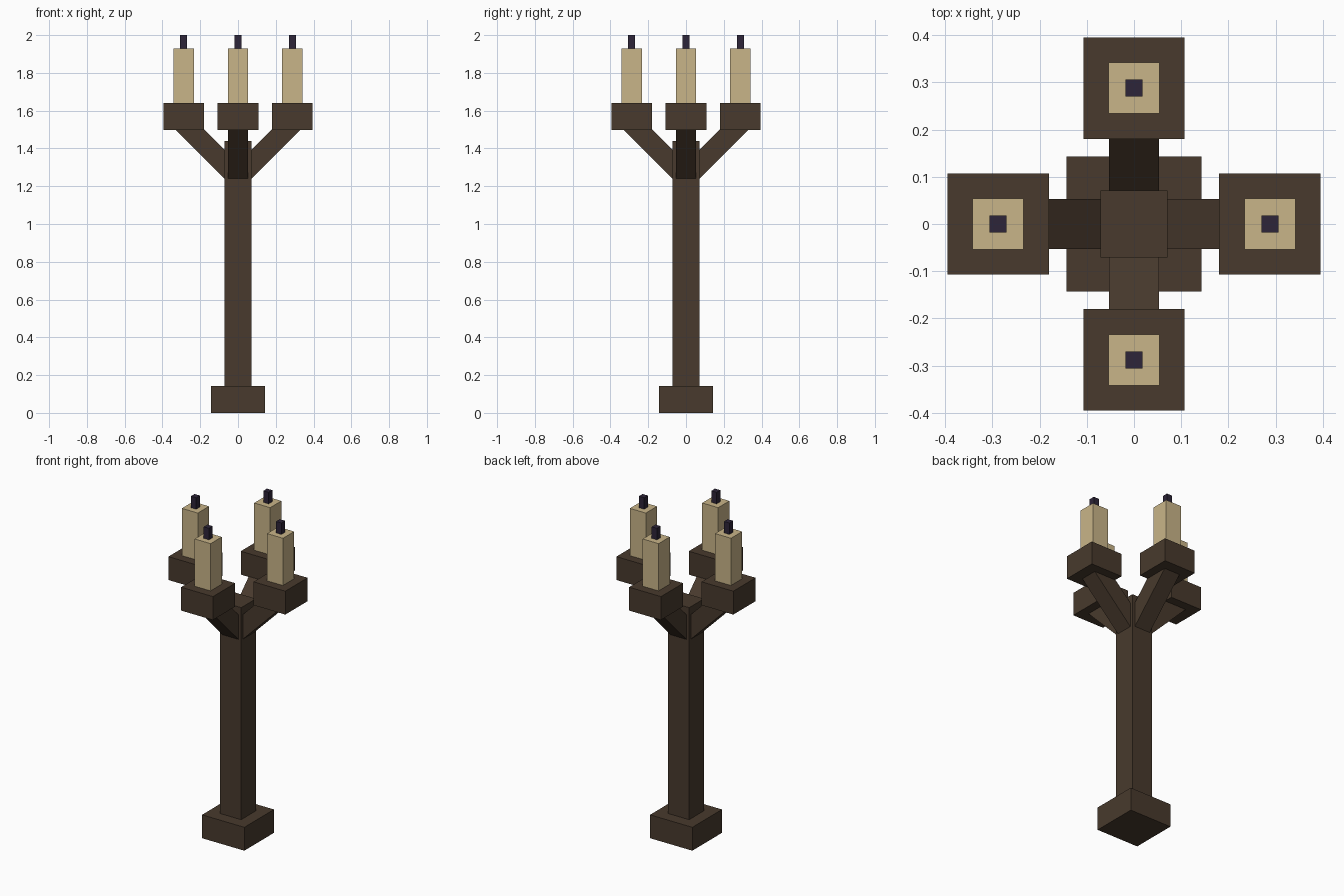
import bpy
from math import radians
from mathutils import Matrix, Vector

default = bpy.data.objects.get("Cube")
if default:
    bpy.data.objects.remove(default, do_unlink=True)


def material(name, rgb):
    mat = bpy.data.materials.new(name)
    mat.use_nodes = True
    mat.diffuse_color = (*rgb, 1)
    mat.node_tree.nodes["Principled BSDF"].inputs["Base Color"].default_value = (*rgb, 1)
    return mat


wood = material("dark brown wood", (0.065, 0.042, 0.026))
wax = material("cream wax", (0.584, 0.462, 0.25))
char = material("dark purple wick", (0.026, 0.018, 0.04))


def block(name, mat, size, centre, turn=Matrix()):
    """Box of the given size, moved to its centre and then turned."""
    bpy.ops.mesh.primitive_cube_add(size=1)
    obj = bpy.context.object
    obj.name = name
    obj.data.transform(turn @ Matrix.Translation(centre) @ Matrix.Diagonal((*size, 1)))
    obj.data.materials.append(mat)
    return obj


def upright(name, mat, width, bottom, top, x=0, turn=Matrix()):
    return block(name, mat, (width, width, top - bottom), (x, 0, (bottom + top) / 2), turn)


# Base and post
upright("base", wood, 0.286, 0, 0.143)
upright("post", wood, 0.143, 0.143, 1.44)

# Four branches, each with a sloping arm, tray, candle and wick
reach = 0.288
for i, side in enumerate(("left", "back", "right", "front")):
    turn = Matrix.Rotation(radians(90 * i), 4, "Z")
    start, end = Vector((0.033, 0, 1.278)), Vector((0.3, 0, 1.545))
    slope = turn @ Matrix.Translation((start + end) / 2) @ Matrix.Rotation(radians(45), 4, "Y")
    block(side + "_arm", wood, (0.107, 0.107, (end - start).length), (0, 0, 0), slope)
    upright(side + "_tray", wood, 0.215, 1.498, 1.641, reach, turn)
    upright(side + "_candle", wax, 0.108, 1.641, 1.93, reach, turn)
    upright(side + "_wick", char, 0.036, 1.93, 2, reach, turn)
